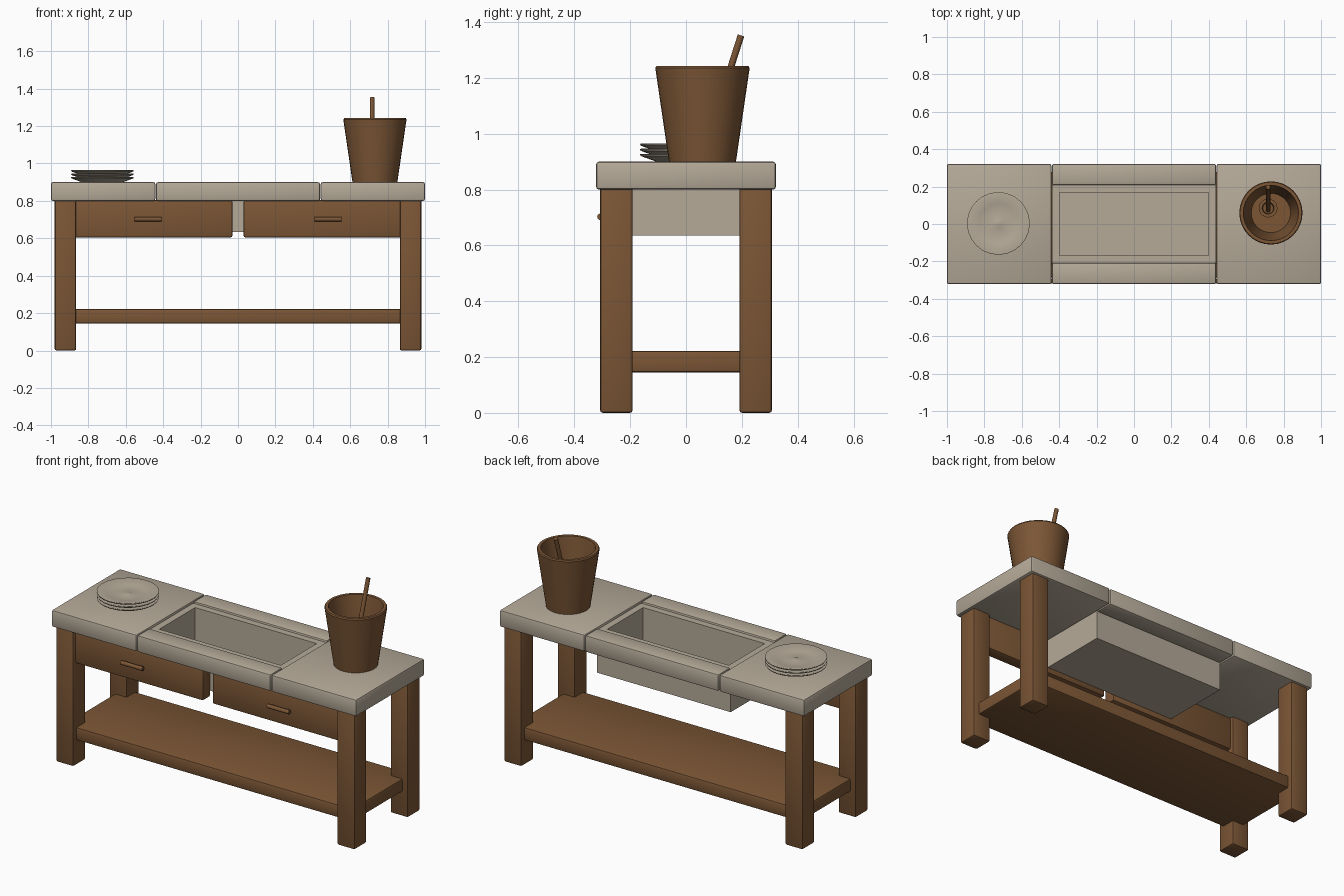
import bpy, bmesh, math
from mathutils import Vector

if "Cube" in bpy.data.objects:
    bpy.data.objects.remove(bpy.data.objects["Cube"])


def material(name, rgb):
    m = bpy.data.materials.new(name)
    m.diffuse_color = (*rgb, 1)
    m.use_nodes = True
    m.node_tree.nodes["Principled BSDF"].inputs["Base Color"].default_value = m.diffuse_color
    return m


WOOD = material("brown_wood", (0.2, 0.093, 0.036))
STONE = material("pale_stone", (0.46, 0.40, 0.315))


def finish(name, bm, mat, smooth=False):
    bmesh.ops.recalc_face_normals(bm, faces=bm.faces)
    me = bpy.data.meshes.new(name)
    bm.to_mesh(me)
    bm.free()
    me.materials.append(mat)
    ob = bpy.data.objects.new(name, me)
    bpy.context.collection.objects.link(ob)
    if smooth:
        bpy.ops.object.select_all(action='DESELECT')
        ob.select_set(True)
        bpy.context.view_layer.objects.active = ob
        bpy.ops.object.shade_smooth_by_angle(angle=math.radians(35))
    return ob


def box(name, lo, hi, mat, bevel=0.01):
    bm = bmesh.new()
    bmesh.ops.create_cube(bm, size=1)
    for v in bm.verts:
        v.co = Vector([(a + b) / 2 + c * (b - a) for a, b, c in zip(lo, hi, v.co)])
    if bevel:
        bmesh.ops.bevel(bm, geom=bm.edges[:], offset=bevel, segments=2,
                        profile=0.5, affect='EDGES')
    return finish(name, bm, mat, True)


def lathe(name, profile, centre, mat, sides=32):
    bm = bmesh.new()
    vs = [bm.verts.new((r, 0, z)) for r, z in profile]
    es = [bm.edges.new(p) for p in zip(vs, vs[1:])]
    bmesh.ops.spin(bm, geom=vs + es, cent=(0, 0, 0), axis=(0, 0, 1),
                   angle=math.tau, steps=sides)
    bmesh.ops.remove_doubles(bm, verts=bm.verts, dist=1e-5)
    bmesh.ops.translate(bm, verts=bm.verts, vec=centre)
    return finish(name, bm, mat, True)


def rod(name, a, b, r, mat, sides=12):
    a, b = Vector(a), Vector(b)
    bm = bmesh.new()
    bmesh.ops.create_cone(bm, cap_ends=True, segments=sides, radius1=r, radius2=r,
                          depth=(b - a).length)
    rot = (b - a).to_track_quat('Z', 'Y')
    for v in bm.verts:
        v.co = rot @ v.co + (a + b) / 2
    return finish(name, bm, mat, True)


for sx, side in ((-1, "left"), (1, "right")):
    # Legs
    for sy, end in ((-1, "front"), (1, "back")):
        xs, ys = sorted((sx * 0.98, sx * 0.865)), sorted((sy * 0.308, sy * 0.191))
        box(f"{end}_{side}_leg", (xs[0], ys[0], 0), (xs[1], ys[1], 0.81), WOOD)
    # Side worktops
    xs = sorted((sx * 1.0, sx * 0.442))
    box(f"{side}_worktop", (xs[0], -0.322, 0.8), (xs[1], 0.322, 0.9), STONE)
    # Drawer fronts with handles
    xs = sorted((sx * 0.875, sx * 0.03))
    box(f"{side}_drawer", (xs[0], -0.286, 0.605), (xs[1], -0.212, 0.805), WOOD)
    cx = sx * 0.481
    rod(f"{side}_handle", (cx - 0.072, -0.306, 0.702), (cx + 0.072, -0.306, 0.702),
        0.012, WOOD)
    for k in (-1, 1):
        rod(f"{side}_handle_post", (cx + k * 0.05, -0.306, 0.702),
            (cx + k * 0.05, -0.28, 0.702), 0.008, WOOD, 8)

# Lower shelf
box("lower_shelf", (-0.945, -0.278, 0.145), (0.945, 0.278, 0.222), WOOD)

# Stone rails in front of and behind the sink
for sy, end in ((-1, "front"), (1, "back")):
    ys = sorted((sy * 0.322, sy * 0.208))
    box(f"{end}_sink_rail", (-0.438, ys[0], 0.8), (0.438, ys[1], 0.9), STONE)

# Sink basin: a block with its top inset and sunk
bm = bmesh.new()
bmesh.ops.create_cube(bm, size=1)
for v in bm.verts:
    v.co = Vector((v.co.x * 0.878, v.co.y * 0.416, 0.635 + (v.co.z + 0.5) * 0.253))
top = max(bm.faces, key=lambda f: f.calc_center_median().z)
bmesh.ops.inset_region(bm, faces=[top], thickness=0.04, use_even_offset=True)
inner = bmesh.ops.extrude_face_region(bm, geom=[top])["geom"]
for v in inner:
    if isinstance(v, bmesh.types.BMVert):
        v.co.z = 0.69
if top.is_valid:
    bmesh.ops.delete(bm, geom=[top], context='FACES_ONLY')
finish("sink_basin", bm, STONE)

# Stack of three plates
PLATE = [(0, 0), (0.11, 0), (0.165, 0.02), (0.168, 0.026), (0.162, 0.028),
         (0.105, 0.012), (0.03, 0.008), (0.018, 0.012), (0, 0.012)]
for i in range(3):
    lathe(f"plate_{i + 1}", PLATE, (-0.725, 0.003, 0.9 + i * 0.0185), STONE, 24)

# Bucket, open on top
lathe("bucket", [(0, 0), (0.12, 0), (0.166, 0.315), (0.169, 0.335), (0.165, 0.342),
                 (0.148, 0.342), (0.143, 0.315), (0.105, 0.04), (0, 0.04)],
      (0.732, 0.059, 0.9), WOOD)

# Ladle standing in the bucket
lathe("ladle_cup", [(0, 0), (0.03, 0.004), (0.048, 0.025), (0.05, 0.05),
                    (0.032, 0.05), (0.028, 0.025), (0, 0.018)],
      (0.717, 0.085, 0.94), WOOD, 20)
rod("ladle_handle", (0.717, 0.075, 0.97), (0.717, 0.197, 1.352), 0.012, WOOD)
